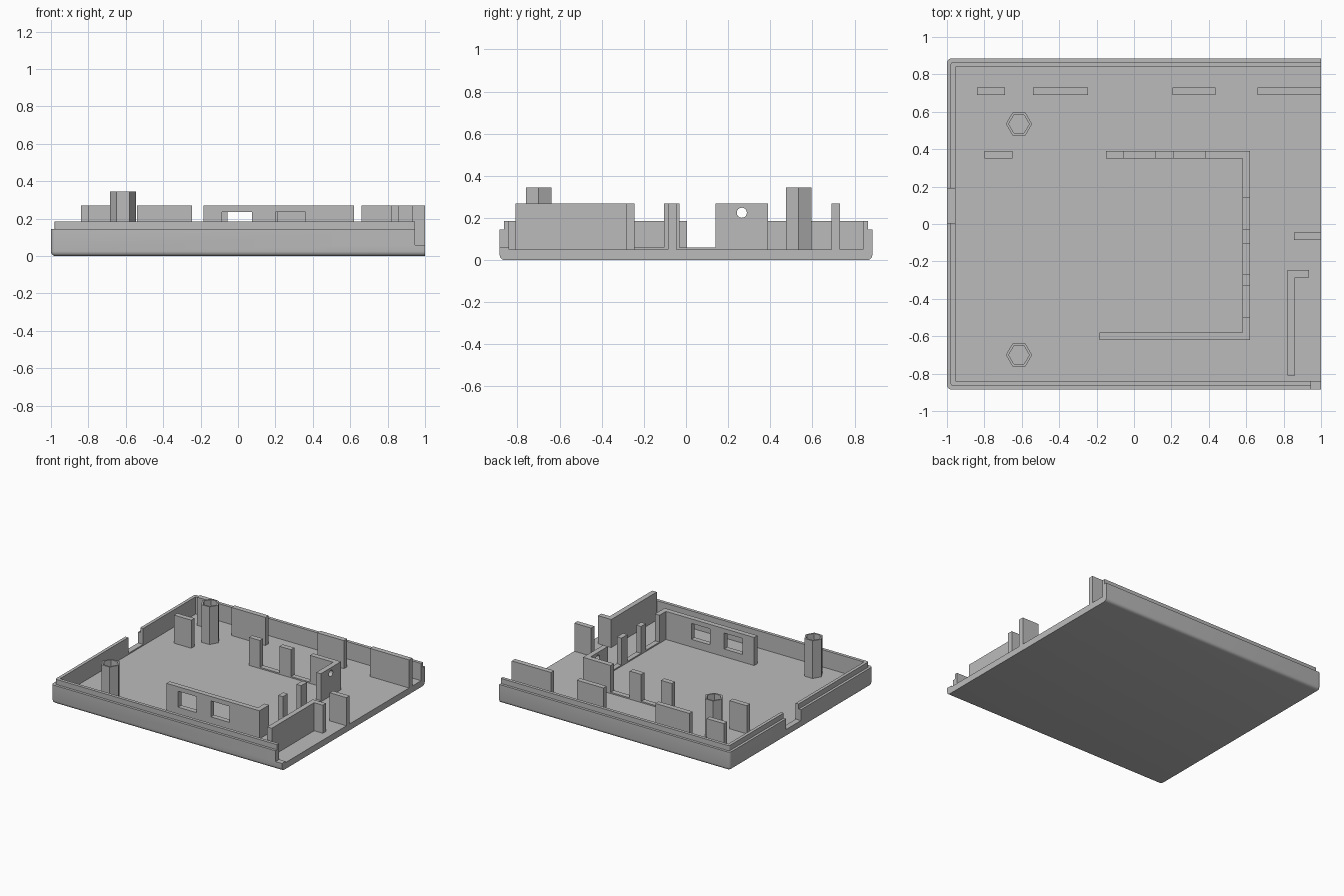
import bpy, bmesh, math
from mathutils import Matrix, Vector

if "Cube" in bpy.data.objects:
    bpy.data.objects.remove(bpy.data.objects["Cube"], do_unlink=True)

grey = bpy.data.materials.new("plain grey")
grey.use_nodes = True
grey.diffuse_color = (0.5, 0.5, 0.5, 1)
grey.node_tree.nodes["Principled BSDF"].inputs["Base Color"].default_value = (0.5, 0.5, 0.5, 1)

FLOOR, EMBED, TOP, SILL = 0.05, 0.04, 0.27, 0.06


def finish(name, bm):
    mesh = bpy.data.meshes.new(name)
    bm.to_mesh(mesh)
    bm.free()
    mesh.materials.append(grey)
    obj = bpy.data.objects.new(name, mesh)
    bpy.context.collection.objects.link(obj)
    return obj


def box(name, x, y, z=(EMBED, TOP), bevel=0, pick=None):
    """Box from axis ranges; edges whose midpoint passes pick are rounded."""
    bm = bmesh.new()
    bmesh.ops.create_cube(bm, size=1)
    for v in bm.verts:
        v.co = Vector([r[0] if c < 0 else r[1] for c, r in zip(v.co, (x, y, z))])
    if bevel:
        edges = [e for e in bm.edges if pick((e.verts[0].co + e.verts[1].co) / 2)]
        bmesh.ops.bevel(bm, geom=edges, offset=bevel, segments=4, profile=0.5, affect='EDGES')
    return finish(name, bm)


def prism(name, centre, radius, height, sides, along_x=False):
    bm = bmesh.new()
    bmesh.ops.create_cone(bm, cap_ends=True, segments=sides, radius1=radius, radius2=radius, depth=height)
    turn = Matrix.Rotation(math.pi / 2, 4, 'Y' if along_x else 'Z')
    if not along_x:
        # hexagon corners point along x
        corner = max(bm.verts, key=lambda v: v.co.y).co
        if abs(corner.x) > 0.001:
            turn = Matrix.Identity(4)
    bmesh.ops.transform(bm, matrix=Matrix.Translation(centre) @ turn, verts=bm.verts)
    return finish(name, bm)


def combine(obj, others, operation='DIFFERENCE'):
    """Apply booleans and remove the helper objects."""
    for other in others:
        other.hide_render = True
        mod = obj.modifiers.new("cut", 'BOOLEAN')
        mod.operation, mod.solver, mod.object = operation, 'EXACT', other
        bpy.context.view_layer.update()
        graph = bpy.context.evaluated_depsgraph_get()
        mesh = bpy.data.meshes.new_from_object(obj.evaluated_get(graph))
        obj.modifiers.clear()
        obj.data = mesh
        bpy.data.objects.remove(other, do_unlink=True)


# Tray: rounded shell with a stepped rim, hollowed and open on the +x side
tray = box("tray", (-1, 1), (-0.885, 0.885), (0, 0.145), 0.025,
           lambda m: m.x < 0.99 and (m.z < 0.01 or (m.z < 0.1 and m.x < 0)))
rim = box("rim", (-0.98, 1), (-0.865, 0.865), (0.1, 0.185), 0.012,
          lambda m: m.x < -0.9 and abs(m.y) > 0.8 and m.z < 0.18)
combine(tray, [rim], 'UNION')
combine(tray, [
    box("cavity", (-0.955, 1.1), (-0.84, 0.84), (FLOOR, 0.4)),
    box("side_gap", (-1.1, -0.9), (0.005, 0.19), (SILL, 0.4)),
    box("corner_notch", (0.945, 1.1), (-0.95, -0.8), (SILL, 0.4)),
])
bpy.ops.object.select_all(action='DESELECT')
tray.select_set(True)
bpy.context.view_layer.objects.active = tray
bpy.ops.object.shade_smooth_by_angle(angle=math.radians(35))

# Row of upright tabs along the back
for i, span in enumerate([(-0.84, -0.69), (-0.54, -0.245), (0.205, 0.435), (0.66, 1)]):
    box(f"back_tab_{i + 1}", span, (0.69, 0.73))
box("inner_tab", (-0.80, -0.65), (0.35, 0.39))

# Hollow hexagonal posts
for name, y in (("back_post", 0.535), ("front_post", -0.70)):
    post = prism(name, (-0.615, y, 0.1925), 0.07, 0.305, 6)
    combine(post, [prism("bore", (-0.615, y, 0.25), 0.055, 0.4, 6)])

# Inner frame: front wall with two windows
front_wall = box("inner_front_wall", (-0.185, 0.62), (-0.62, -0.58))
combine(front_wall, [box("window", span, (-0.7, -0.5), (0.11, 0.235))
                     for span in ((-0.085, 0.075), (0.2, 0.36))])

# Inner frame: side wall cut into posts, with a round hole in the wide section
side_wall = box("inner_side_wall", (0.58, 0.62), (-0.58, 0.39))
combine(side_wall, [box("gap", (0.5, 0.7), span, (SILL, 0.4))
                    for span in ((-0.5, -0.33), (-0.27, -0.105), (-0.03, 0.14))])
combine(side_wall, [prism("round_hole", (0.6, 0.265, 0.225), 0.024, 0.2, 24, True)])

# Inner frame: back wall cut into posts
back_wall = box("inner_back_wall", (-0.15, 0.58), (0.35, 0.39))
combine(back_wall, [box("gap", span, (0.3, 0.45), (SILL, 0.4))
                    for span in ((-0.055, 0.115), (0.215, 0.38))])

# Tabs beside the open side
box("open_side_tab", (0.855, 1), (-0.085, -0.045))
box("angled_wall_long", (0.82, 0.86), (-0.81, -0.245))
box("angled_wall_foot", (0.86, 0.935), (-0.285, -0.245))
